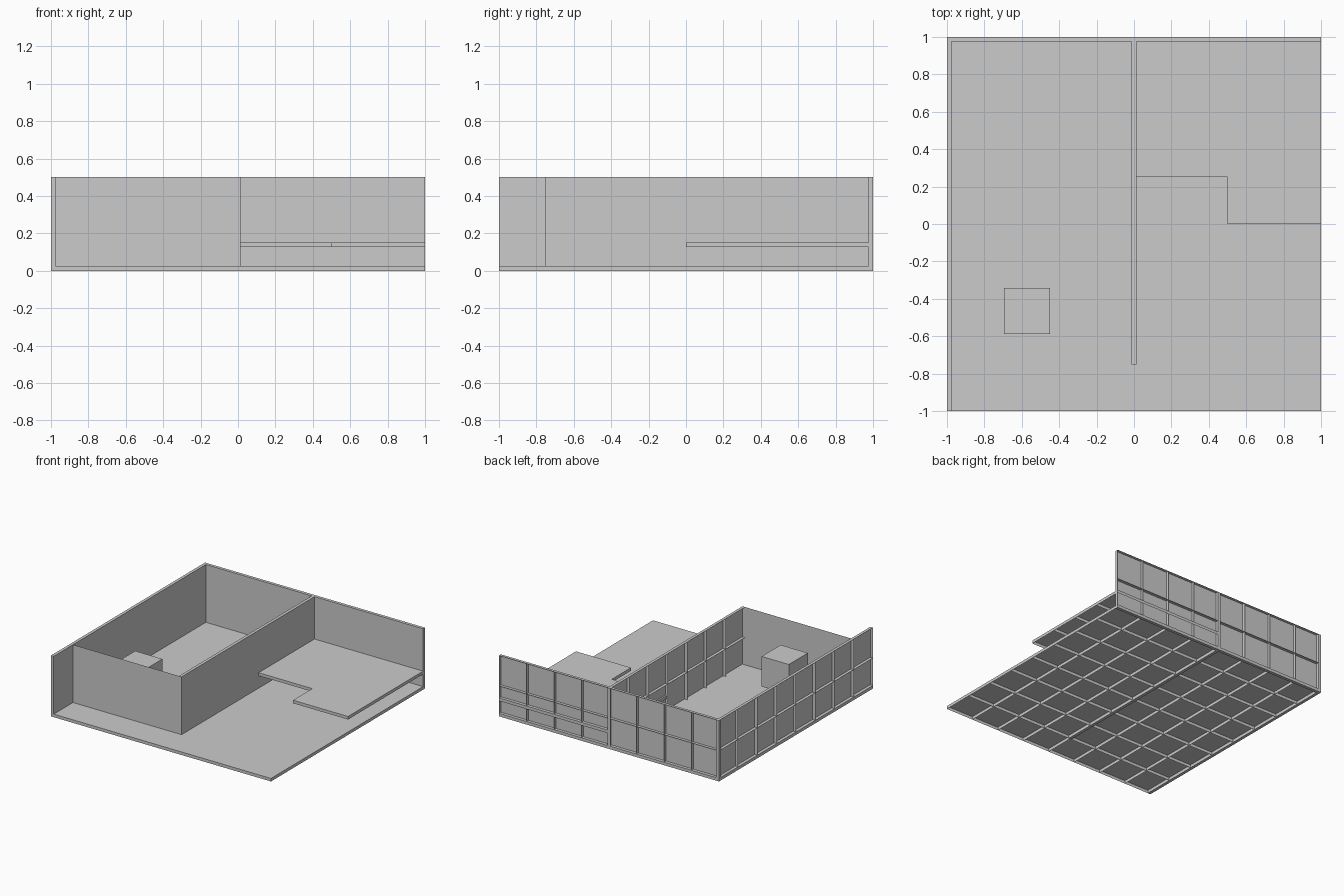
import bpy, bmesh
from mathutils import Vector

if "Cube" in bpy.data.objects:
    bpy.data.objects.remove(bpy.data.objects["Cube"])

T = 0.25      # tile size
D = 0.025     # tile depth


def make_object(name, bm):
    mesh = bpy.data.meshes.new(name)
    bm.to_mesh(mesh)
    bm.free()
    obj = bpy.data.objects.new(name, mesh)
    bpy.context.collection.objects.link(obj)
    return obj


def tiled_panel(name, origin, u, v, cells):
    """Open-backed tiles: a flat face plus thin ribs reaching back along -(u x v)."""
    o, u, v = Vector(origin), Vector(u), Vector(v)
    bm = bmesh.new()
    for i, j in cells:
        corners = [(i, j), (i + 1, j), (i + 1, j + 1), (i, j + 1)]
        bm.faces.new([bm.verts.new(o + u * T * a + v * T * b) for a, b in corners])
    bmesh.ops.remove_doubles(bm, verts=bm.verts[:], dist=0.001)
    res = bmesh.ops.extrude_edge_only(bm, edges=bm.edges[:])
    back = [g for g in res["geom"] if isinstance(g, bmesh.types.BMVert)]
    bmesh.ops.translate(bm, verts=back, vec=-u.cross(v) * D)
    return make_object(name, bm)


def grid(nu, nv):
    return [(i, j) for i in range(nu) for j in range(nv)]


X, Y, Z = (1, 0, 0), (0, 1, 0), (0, 0, 1)

# Floor, ribbed underneath
tiled_panel("floor", (-1, -1, D), X, Y, grid(8, 8))
# Outer walls, ribbed outside
tiled_panel("left_wall", (-1 + D, -1, 0), Y, Z, grid(8, 2))
tiled_panel("back_wall", (-1, 1 - D, 0), X, Z, grid(8, 2))
# Dividing wall, ribbed on the left room's side
tiled_panel("dividing_wall", (D / 2, -0.75, 0), Y, Z, grid(7, 2))
# Raised platform with a notched front corner
tiled_panel("platform", (0, 0, 0.152), X, Y,
            [(i, j) for i, j in grid(4, 4) if j > 0 or i > 1])

# Thin plain front wall of the left room
bm = bmesh.new()
bm.faces.new([bm.verts.new((x, -0.75, z))
              for x, z in ((-1 + D, D), (0, D), (0, 0.5), (-1 + D, 0.5))])
make_object("front_wall", bm)

# Floating crate in the left room
bpy.ops.mesh.primitive_cube_add(size=0.247, location=(-0.572, -0.465, 0.244))
bpy.context.object.name = "crate"
